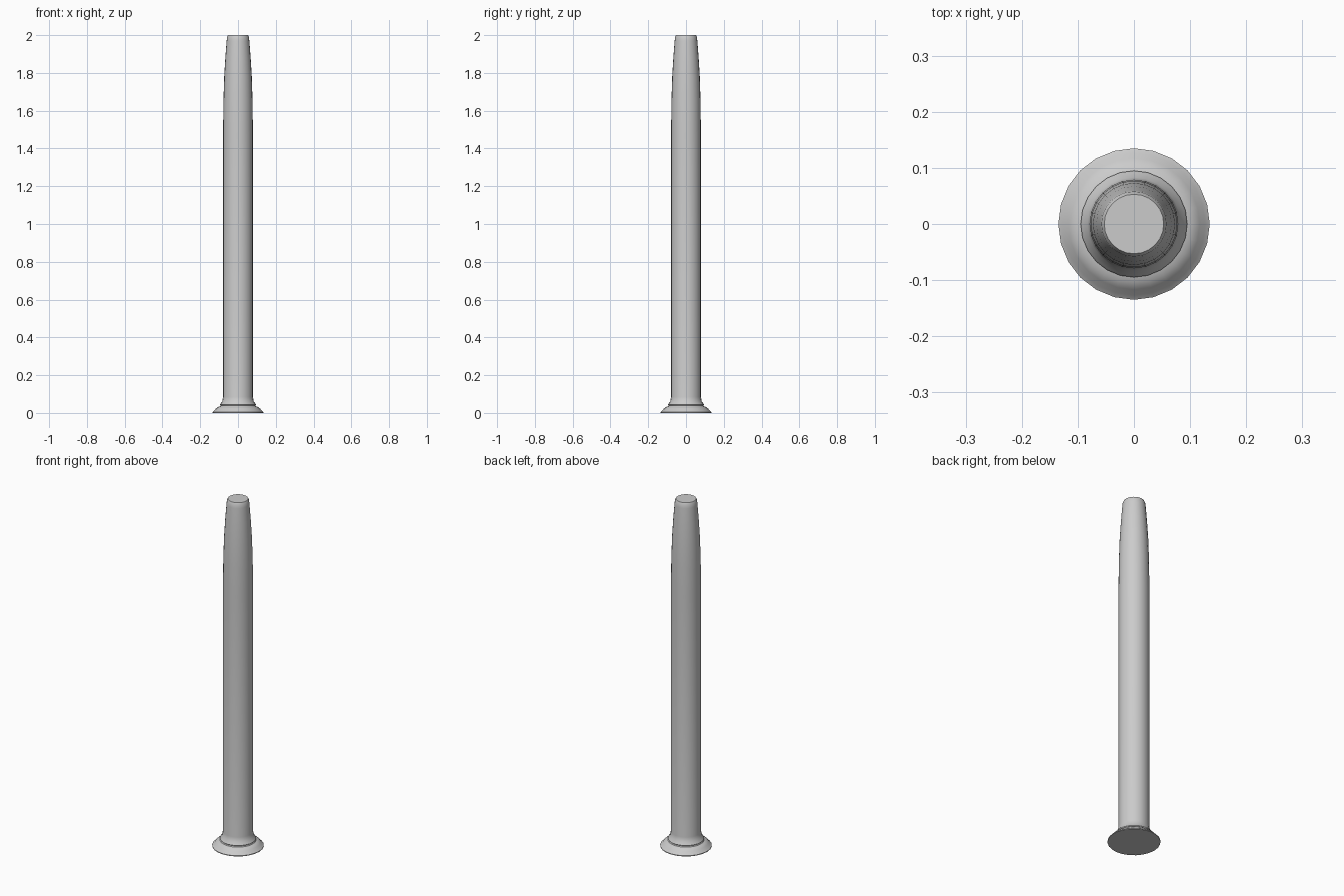
import bpy, bmesh, math

cube = bpy.data.objects.get("Cube")
if cube:
    bpy.data.objects.remove(cube, do_unlink=True)

SIDES = 24

# Plain grey finish
grey = bpy.data.materials.new("grey")
grey.use_nodes = True
colour = (0.6, 0.6, 0.6, 1)
grey.diffuse_color = colour
grey.node_tree.nodes["Principled BSDF"].inputs["Base Color"].default_value = colour


def lathe(name, profile):
    """Turn a (radius, height) profile into a closed round solid."""
    bm = bmesh.new()
    rings = []
    for r, z in profile:
        angles = [math.tau * i / SIDES for i in range(SIDES)]
        rings.append([bm.verts.new((r * math.cos(a), r * math.sin(a), z)) for a in angles])
    for low, high in zip(rings, rings[1:]):
        for i in range(SIDES):
            j = (i + 1) % SIDES
            bm.faces.new((low[i], low[j], high[j], high[i]))
    bm.faces.new(rings[0][::-1])
    bm.faces.new(rings[-1])
    mesh = bpy.data.meshes.new(name)
    bm.to_mesh(mesh)
    bm.free()
    mesh.materials.append(grey)
    obj = bpy.data.objects.new(name, mesh)
    bpy.context.collection.objects.link(obj)
    bpy.ops.object.select_all(action="DESELECT")
    obj.select_set(True)
    bpy.context.view_layer.objects.active = obj
    bpy.ops.object.shade_smooth_by_angle(angle=math.radians(40))
    return obj


# Flared foot, stepped collar, straight shaft and tapered tip
lathe("column", [
    (0.135, 0), (0.135, 0.004), (0.127, 0.01), (0.117, 0.023), (0.105, 0.032),
    (0.095, 0.035), (0.092, 0.04), (0.095, 0.044), (0.092, 0.05),
    (0.083, 0.062), (0.079, 0.085),
    (0.079, 1.47), (0.077, 1.65), (0.073, 1.78), (0.067, 1.88),
    (0.060, 1.97), (0.058, 1.99), (0.053, 2.0),
])
